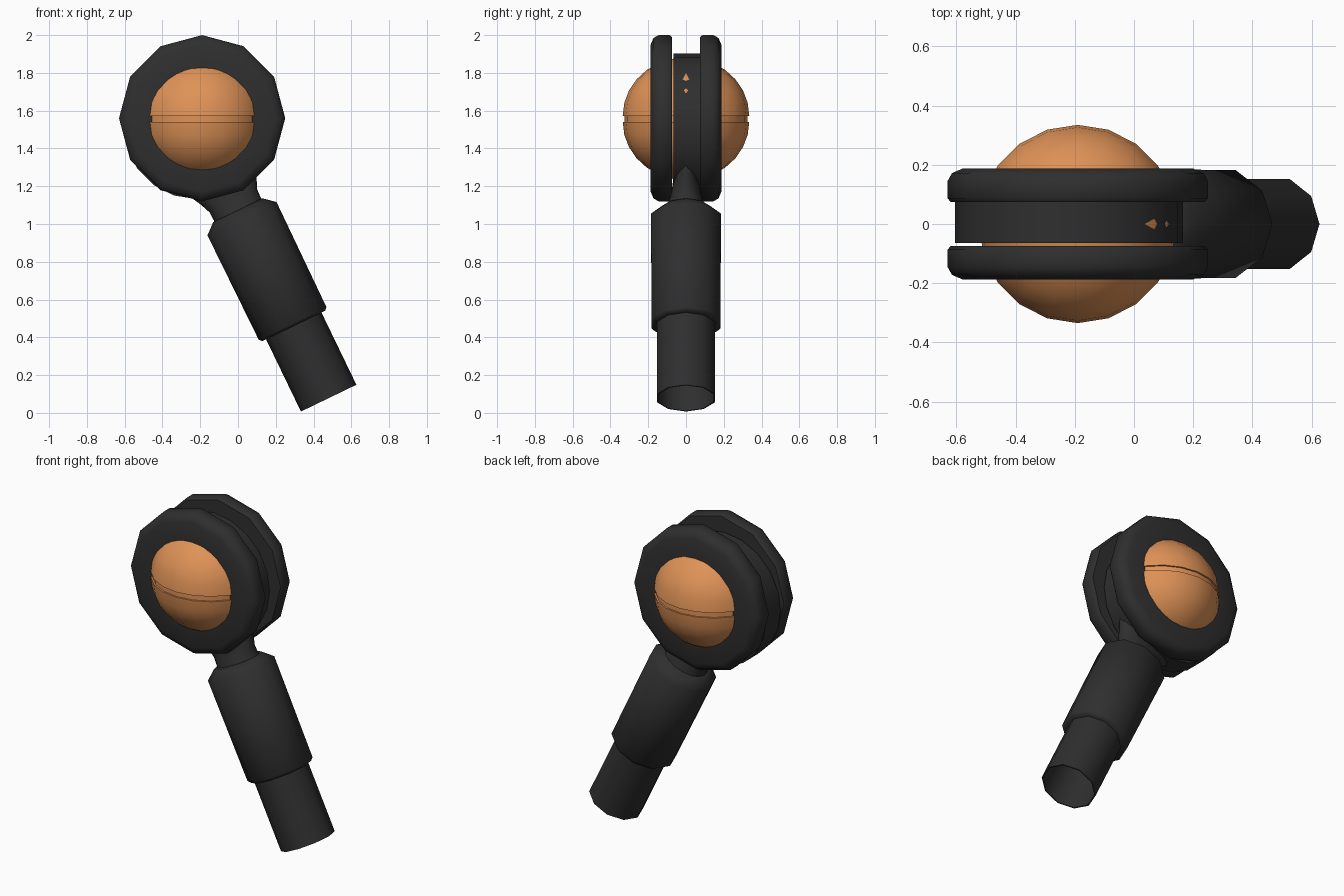
import bpy, bmesh, math
from mathutils import Matrix

if "Cube" in bpy.data.objects:
    bpy.data.objects.remove(bpy.data.objects["Cube"])


def material(name, color):
    m = bpy.data.materials.new(name)
    m.diffuse_color = (*color, 1)
    m.use_nodes = True
    m.node_tree.nodes["Principled BSDF"].inputs["Base Color"].default_value = m.diffuse_color
    return m


DARK = material("charcoal", (0.028, 0.028, 0.028))
ORANGE = material("copper orange", (0.74, 0.29, 0.095))


def loft(name, stations, sides, matrix, mat, loop=False, angle=40):
    """Skin rings given as (height, radius_x, radius_y) along local z."""
    bm = bmesh.new()
    rings = []
    for h, rx, ry in stations:
        rings.append([bm.verts.new((rx * math.cos(2 * math.pi * i / sides),
                                    ry * math.sin(2 * math.pi * i / sides), h))
                      for i in range(sides)])
    pairs = list(zip(rings, rings[1:]))
    if loop:
        pairs.append((rings[-1], rings[0]))
    for a, b in pairs:
        for i in range(sides):
            j = (i + 1) % sides
            bm.faces.new((a[i], a[j], b[j], b[i]))
    # zero-radius rings collapse to a pole
    bmesh.ops.remove_doubles(bm, verts=bm.verts, dist=1e-5)
    bmesh.ops.recalc_face_normals(bm, faces=bm.faces)
    me = bpy.data.meshes.new(name)
    bm.to_mesh(me)
    bm.free()
    me.materials.append(mat)
    ob = bpy.data.objects.new(name, me)
    ob.matrix_world = matrix
    bpy.context.collection.objects.link(ob)
    bpy.ops.object.select_all(action='DESELECT')
    bpy.context.view_layer.objects.active = ob
    ob.select_set(True)
    bpy.ops.object.shade_smooth_by_angle(angle=math.radians(angle))
    return ob


def round_profile(points):
    return [(h, r, r) for r, h in points]


HEAD = Matrix.Translation((-0.19, 0, 1.56))
STEM = Matrix.Translation((0.48, 0, 0.078)) @ Matrix.Rotation(-0.45, 4, 'Y')

# Side rings, mirrored front and back
ring = round_profile([(0.25, 0.075), (0.43, 0.075), (0.44, 0.087), (0.44, 0.145),
                      (0.425, 0.172), (0.39, 0.187), (0.25, 0.187)])
for name, turn in (("back_ring", -90), ("front_ring", 90)):
    loft(name, ring, 12, HEAD @ Matrix.Rotation(math.radians(turn), 4, 'X'), DARK, loop=True)

# Middle plate on the stem axis
hub = round_profile([(0, -0.065), (0.385, -0.065), (0.385, 0.075), (0, 0.075)])
loft("middle_plate", hub, 20,
     Matrix.Translation((-0.22, 0, 1.517)) @ Matrix.Rotation(-math.pi / 2, 4, 'X'), DARK)

# Ball with a horizontal groove
R, GAP = 0.335, 0.016
upper = [(R * math.cos(a), GAP + (R - GAP - 0.01) * math.sin(a))
         for a in (math.pi / 2 * k / 7 for k in range(8))]
upper[-1] = (0, upper[-1][1])
upper = [(0.325, GAP)] + upper
lower = [(r, -h) for r, h in reversed(upper)]
loft("ball", round_profile(lower + upper), 20,
     Matrix.Translation((-0.19, 0, 1.557)), ORANGE)

# Hollow lower tube
loft("lower_tube", [(h, r, r * 0.985) for r, h in
                    [(0, 0.42), (0.156, 0.42), (0.156, 0), (0.163, 0), (0.163, 0.5)]],
     10, STEM, DARK, angle=50)

# Thicker sleeve with chamfered ends
loft("sleeve", [(h, r, r * 0.96) for r, h in
                [(0.15, 0.425), (0.185, 0.425), (0.199, 0.44), (0.203, 1.055),
                 (0.145, 1.105), (0, 1.105)]],
     10, STEM, DARK, angle=50)

# Neck flattening into the middle plate
loft("neck", [(1.06, 0.14, 0.12), (1.11, 0.138, 0.105), (1.16, 0.14, 0.088),
              (1.22, 0.165, 0.075), (1.32, 0.22, 0.064), (1.40, 0.22, 0.05)],
     16, STEM, DARK)
